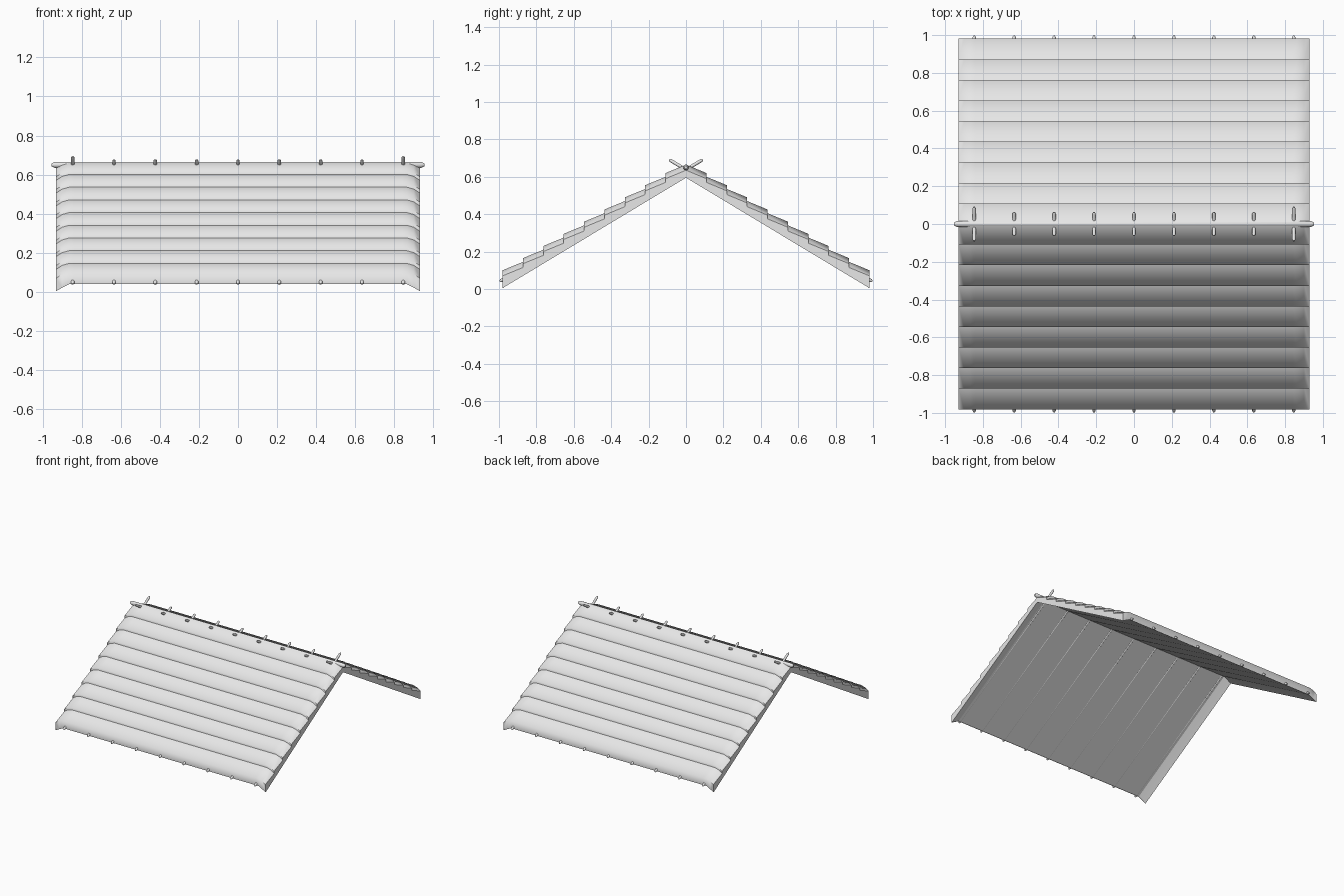
import bpy, bmesh, math
from mathutils import Vector

cube = bpy.data.objects.get("Cube")
if cube:
    bpy.data.objects.remove(cube, do_unlink=True)

grey = bpy.data.materials.new("light_grey")
grey.use_nodes = True
grey.diffuse_color = (0.8, 0.8, 0.8, 1)
grey.node_tree.nodes["Principled BSDF"].inputs["Base Color"].default_value = grey.diffuse_color

TIERS, PITCH, DROP = 9, 0.109, 0.065
EDGE = 0.93
HALF = [(0.84, 0, 0), (0.865, 0, 0), (0.9, 0.01, 0.018), (EDGE, 0.03, 0.035)]  # x, top droop, under droop
COLUMNS = [(-x, t, u) for x, t, u in reversed(HALF)] + HALF


def under_z(y):
    return 0.63 - 0.602 * y


def finish(name, bm, angle, mirror=True):
    mesh = bpy.data.meshes.new(name)
    bm.to_mesh(mesh)
    bm.free()
    mesh.materials.append(grey)
    obj = bpy.data.objects.new(name, mesh)
    bpy.context.collection.objects.link(obj)
    bpy.ops.object.select_all(action='DESELECT')
    obj.select_set(True)
    bpy.context.view_layer.objects.active = obj
    bpy.ops.object.shade_smooth_by_angle(angle=math.radians(angle))
    if mirror:
        mod = obj.modifiers.new("other_slope", 'MIRROR')
        mod.use_axis = (False, True, False)
        mod.use_mirror_merge = False
    return obj


def loft(bm, rows):
    """Skin rows of points, each running along +x."""
    grid = [[bm.verts.new(p) for p in row] for row in rows]
    for a, b in zip(grid, grid[1:]):
        for j in range(len(a) - 1):
            bm.faces.new((a[j], a[j + 1], b[j + 1], b[j]))


def rod(bm, start, end, r, sides=10):
    """Round rod with softly tapered ends."""
    start, end = Vector(start), Vector(end)
    axis = (end - start).normalized()
    u = axis.orthogonal().normalized()
    v = axis.cross(u)
    rings = []
    for p, s in ((start, 0.5), (start + axis * r, 1), (end - axis * r, 1), (end, 0.5)):
        rings.append([bm.verts.new(p + (u * math.cos(a) + v * math.sin(a)) * r * s)
                      for a in (math.tau * i / sides for i in range(sides))])
    for a, b in zip(rings, rings[1:]):
        for i in range(sides):
            k = (i + 1) % sides
            bm.faces.new((a[i], a[k], b[k], b[i]))
    bm.faces.new(rings[0][::-1])
    bm.faces.new(rings[-1])


# Overlapping thatch tiers, drooping at the gable ends
bm = bmesh.new()
caps = bmesh.new()
for k in range(TIERS):
    y0, y1 = k * PITCH, (k + 1) * PITCH
    z0, z1 = 0.665 - k * DROP, 0.62 - k * DROP
    back = 0.012 if k else 0
    top = [[(x, y, z - t) for x, t, u in COLUMNS]
           for y, z in ((y0 - back, z0 + back * 0.41), (y1, z1))]
    if k < TIERS - 1:
        lip = [(x, y1 - 0.003, z1 - t - 0.03) for x, t, u in COLUMNS]
    else:
        lip = [(x, y1 - 0.004, under_z(y1) - u) for x, t, u in COLUMNS]
    loft(bm, top + [lip])
    # Gable end faces
    _, t, u = HALF[-1]
    for side in (1, -1):
        loop = [(y0, under_z(y0) - u), (y1, under_z(y1) - u), (y1, z1 - t), (y0, z0 - t)]
        verts = [caps.verts.new((side * EDGE, y, z)) for y, z in loop]
        caps.faces.new(verts[::side])
finish("thatch_tiers", bm, 75)
finish("gable_ends", caps, 10)

# Underside with turned-down rims
bm = bmesh.new()
loft(bm, [[(x, y, under_z(y) - u) for x, t, u in COLUMNS] for y in (TIERS * PITCH - 0.004, 0)])
finish("roof_underside", bm, 15)

# Rafters cross at the ridge, the outer pair reaching further
bm = bmesh.new()
for i in range(-4, 5):
    reach = -0.09 if abs(i) == 4 else -0.062
    ends = [(i * 0.2115, y, 0.638 - 0.6 * y) for y in (reach, 0.996)]
    rod(bm, *ends, 0.009)
finish("rafters", bm, 50)

# Ridge pole
bm = bmesh.new()
rod(bm, (-0.953, 0, 0.65), (0.953, 0, 0.65), 0.0155, 14)
finish("ridge_pole", bm, 50, mirror=False)
